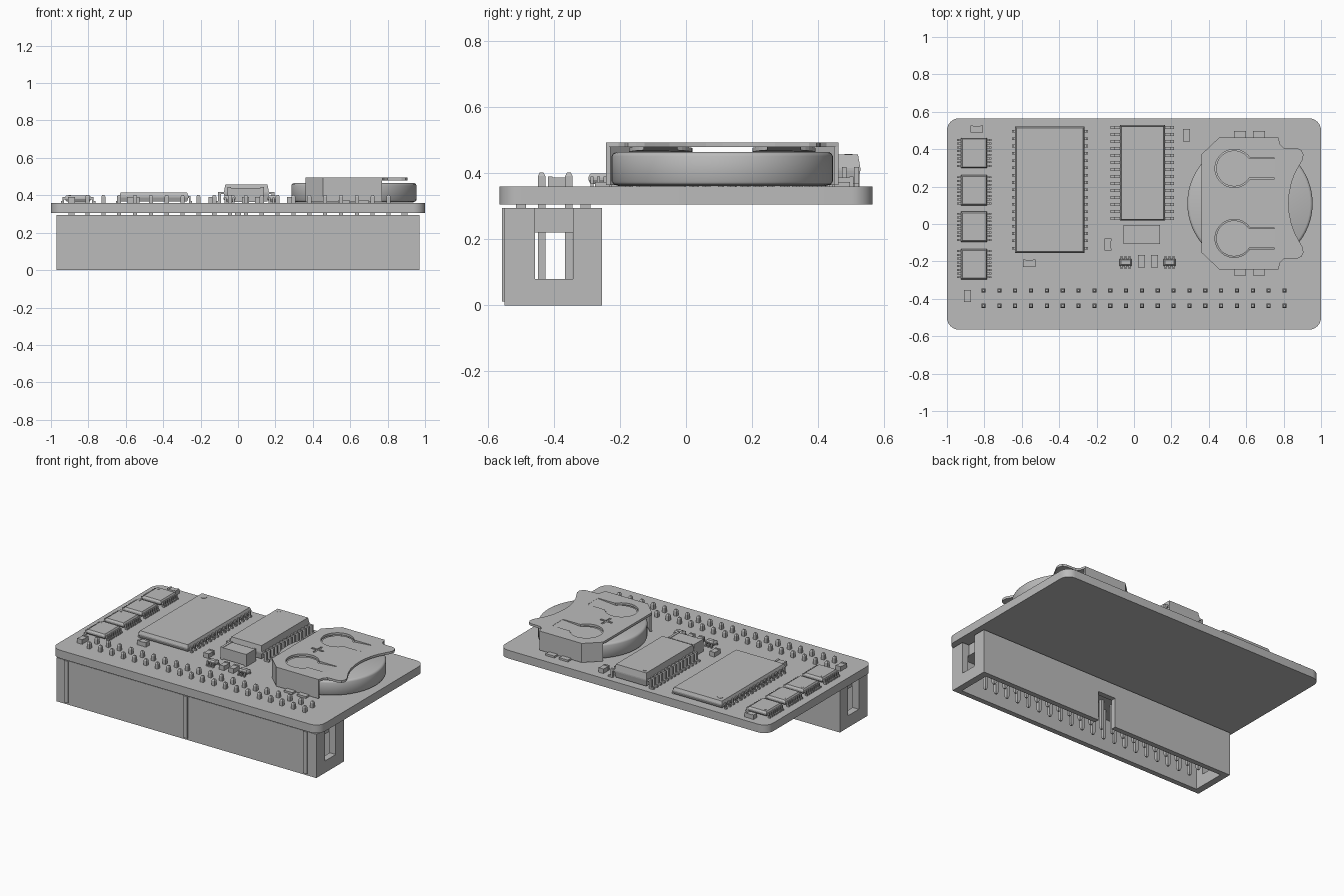
import bpy, bmesh, math
from mathutils import Vector, Matrix

cube = bpy.data.objects.get("Cube")
if cube:
    bpy.data.objects.remove(cube, do_unlink=True)

grey = bpy.data.materials.new("plain grey")
grey.use_nodes = True
grey.diffuse_color = (0.5, 0.5, 0.5, 1)
grey.node_tree.nodes["Principled BSDF"].inputs["Base Color"].default_value = (0.5, 0.5, 0.5, 1)

BOARD_TOP = 0.36


def finish(name, bm):
    bmesh.ops.recalc_face_normals(bm, faces=bm.faces)
    mesh = bpy.data.meshes.new(name)
    bm.to_mesh(mesh)
    bm.free()
    mesh.materials.append(grey)
    ob = bpy.data.objects.new(name, mesh)
    bpy.context.scene.collection.objects.link(ob)
    return ob


def add_loft(bm, rings):
    """Skin a stack of equal-length rings and cap both ends."""
    loops = [[bm.verts.new(p) for p in ring] for ring in rings]
    n = len(loops[0])
    for low, high in zip(loops, loops[1:]):
        for i in range(n):
            j = (i + 1) % n
            bm.faces.new((low[i], low[j], high[j], high[i]))
    bm.faces.new(loops[0][::-1])
    bm.faces.new(loops[-1])


def rect(x0, x1, y0, y1, z, inset=0):
    return [(x0 + inset, y0 + inset, z), (x1 - inset, y0 + inset, z),
            (x1 - inset, y1 - inset, z), (x0 + inset, y1 - inset, z)]


def add_box(bm, x0, x1, y0, y1, z0, z1):
    add_loft(bm, [rect(x0, x1, y0, y1, z0), rect(x0, x1, y0, y1, z1)])


def boxes(name, specs):
    bm = bmesh.new()
    for s in specs:
        add_box(bm, *s)
    return finish(name, bm)


def prism(name, pts, z0, z1):
    bm = bmesh.new()
    add_loft(bm, [[(x, y, z) for x, y in pts] for z in (z0, z1)])
    return finish(name, bm)


def arc(cx, cy, r, a0, a1, n):
    angles = [math.radians(a0 + (a1 - a0) * i / n) for i in range(n + 1)]
    return [(cx + r * math.cos(a), cy + r * math.sin(a)) for a in angles]


def smooth(ob):
    bpy.ops.object.select_all(action='DESELECT')
    bpy.context.view_layer.objects.active = ob
    ob.select_set(True)
    bpy.ops.object.shade_smooth_by_angle(angle=math.radians(35))


def cut(ob, *cutters):
    bpy.context.view_layer.objects.active = ob
    for c in cutters:
        mod = ob.modifiers.new("cut", 'BOOLEAN')
        mod.operation, mod.solver, mod.object = 'DIFFERENCE', 'EXACT', c
        bpy.ops.object.modifier_apply(modifier=mod.name)
        bpy.data.objects.remove(c, do_unlink=True)


def chip(name, cx, cy, w, d, top, count, pitch, reach, lead_w, turned=False):
    """Tapered package with bent leads on two opposite sides."""
    bm = bmesh.new()
    x, y, low = w / 2, d / 2, BOARD_TOP + 0.008
    mid = (low + top) / 2
    t = 0.007
    add_loft(bm, [rect(-x, x, -y, y, z, i) for z, i in
                  ((low, t), (mid - 0.004, 0), (mid + 0.004, 0), (top, t))])
    # pin one marker
    m = min(w, d) * 0.1
    dot = arc(-x + 0.012 + m, y - 0.012 - m, m * 0.5, 0, 330, 11)
    add_loft(bm, [[(px, py, z) for px, py in dot] for z in (top - 0.002, top + 0.002)])
    for side in (-1, 1):
        for i in range(count):
            ly = (i - (count - 1) / 2) * pitch
            for a, b, z0, z1 in ((0, 0.5, mid - 0.006, mid + 0.006),
                                 (0.38, 0.62, BOARD_TOP, mid + 0.006),
                                 (0.5, 1, BOARD_TOP, BOARD_TOP + 0.01)):
                xa, xb = sorted((side * (x - 0.004 + a * reach), side * (x + b * reach)))
                add_box(bm, xa, xb, ly - lead_w / 2, ly + lead_w / 2, z0, z1)
    if turned:
        bmesh.ops.rotate(bm, verts=bm.verts, matrix=Matrix.Rotation(math.pi / 2, 3, 'Z'))
    bmesh.ops.translate(bm, verts=bm.verts, vec=Vector((cx, cy, 0)))
    return finish(name, bm)


# circuit board with rounded corners
outline = []
for sx, sy, a in ((1, 1, 0), (-1, 1, 90), (-1, -1, 180), (1, -1, 270)):
    outline += arc(sx * 0.935, sy * 0.5, 0.065, a, a + 90, 8)
smooth(prism("circuit_board", outline, 0.305, BOARD_TOP))

# socket shroud: open below, keyed at the back, window in each end
shroud = boxes("connector_shroud", [(-0.97, 0.97, -0.55, -0.255, 0, 0.295)])
cut(shroud,
    boxes("cavity", [(-0.925, 0.925, -0.515, -0.29, -0.1, 0.22)]),
    boxes("key_slot", [(-0.065, 0.065, -0.4, -0.2, -0.1, 0.2)]),
    boxes("end_window_a", [(-1.1, -0.92, -0.457, -0.343, 0.08, 0.4)]),
    boxes("end_window_b", [(0.92, 1.1, -0.457, -0.343, 0.08, 0.4)]))
boxes("shroud_ribs", [(x - 0.015, x + 0.015, -0.557, -0.545, 0.012, 0.295)
                      for x in (-0.895, -0.005, 0.89)])
boxes("shroud_standoffs", [(x - 0.015, x + 0.015, y - 0.015, y + 0.015, 0.29, 0.31)
                           for x in (-0.89, 0, 0.89) for y in (-0.5, -0.305)])

# two rows of pins with tapered ends
bm = bmesh.new()
for i in range(20):
    for y in (-0.437, -0.355):
        x = (i - 9.5) * 0.0847
        add_loft(bm, [rect(x - 0.011, x + 0.011, y - 0.011, y + 0.011, z, k) for z, k in
                      ((0.02, 0.005), (0.035, 0), (0.392, 0), (0.402, 0.005))])
finish("header_pins", bm)

# integrated circuits
for i, y in enumerate((0.38, 0.18, -0.015, -0.215)):
    chip("driver_chip_%d" % (i + 1), -0.855, y, 0.14, 0.162, 0.4, 8, 0.02, 0.022, 0.01)
chip("large_chip", -0.45, 0.183, 0.37, 0.675, 0.414, 17, 0.039, 0.018, 0.014)
chip("clock_chip", 0.045, 0.273, 0.24, 0.51, 0.457, 14, 0.0375, 0.05, 0.015)
for i, x in enumerate((-0.045, 0.19)):
    chip("small_chip_%d" % (i + 1), x, -0.205, 0.038, 0.064, 0.398, 3, 0.022, 0.016, 0.011, True)

# crystal with end caps
boxes("crystal", [(-0.052, 0.135, -0.105, -0.008, 0.365, 0.44),
                  (-0.055, -0.038, -0.108, -0.005, BOARD_TOP, 0.443),
                  (0.121, 0.138, -0.108, -0.005, BOARD_TOP, 0.443)])

# small passive components: body with raised terminals
for i, (x, y, along_x) in enumerate(((0.04, -0.2, 0), (0.11, -0.2, 0), (-0.14, -0.11, 0),
                                     (0.28, 0.475, 0), (-0.56, -0.21, 1),
                                     (-0.84, 0.507, 1), (-0.89, -0.385, 0))):
    parts = []
    for a, b, e, z in ((-0.022, 0.022, 0.018, 0.388), (-0.033, -0.02, 0.019, 0.391),
                       (0.02, 0.033, 0.019, 0.391)):
        parts.append((x + a, x + b, y - e, y + e, BOARD_TOP, z) if along_x
                     else (x - e, x + e, y + a, y + b, BOARD_TOP, z))
    boxes("resistor_%d" % (i + 1), parts)

# coin cell
CX, CY = 0.62, 0.11
bm = bmesh.new()
add_loft(bm, [[(x, y, z) for x, y in arc(CX, CY, r, 0, 354.375, 63)] for r, z in
              ((0.315, 0.362), (0.329, 0.367), (0.335, 0.376), (0.335, 0.452),
               (0.331, 0.46), (0.322, 0.465))])
smooth(finish("coin_cell", bm))

# clip plate: half outline mirrored about the cell's centre line
half = [(0.827, 0), (0.83, 0.05), (0.842, 0.11), (0.86, 0.16), (0.885, 0.205), (0.902, 0.235),
        (0.906, 0.262), (0.895, 0.285), (0.875, 0.294), (0.8, 0.297), (0.782, 0.315),
        (0.772, 0.352), (0.455, 0.352), (0.36, 0.262)]
plate_pts = [(x, CY + y) for x, y in half] + [(x, CY - y) for x, y in half[:0:-1]]
plate = prism("clip_plate", plate_pts, 0.479, 0.494)


def keyhole(cy, r, w, x1):
    a = math.degrees(math.asin(w / r))
    return arc(0.535, cy, r, a, 360 - a, 30) + [(x1, cy - w), (x1, cy + w)]


for side in (-1, 1):
    cy = CY + side * 0.187
    cut(plate, prism("tongue_gap", keyhole(cy, 0.102, 0.056, 0.75), 0.4, 0.6))
    # spring tongue pressed down towards the cell
    tongue = prism("clip_tongue_" + ("front" if side < 0 else "back"),
                   keyhole(cy, 0.096, 0.052, 0.752), 0.481, 0.493)
    for v in tongue.data.vertices:
        v.co.z -= 0.016 * min(1, (0.752 - v.co.x) / 0.2)
# engraved plus sign
cut(plate, boxes("plus_a", [(0.473, 0.563, CY - 0.007, CY + 0.007, 0.488, 0.6)]),
    boxes("plus_b", [(0.511, 0.525, CY - 0.045, CY + 0.045, 0.488, 0.6)]))

# clip walls and solder feet
for side in (-1, 1):
    label = "front" if side < 0 else "back"
    path = [(0.77, 0.352), (0.455, 0.352), (0.36, 0.262),
            (0.37, 0.252), (0.461, 0.338), (0.77, 0.338)]
    prism("clip_wall_" + label, [(x, CY + side * y) for x, y in path], 0.365, 0.486)
    y0, y1 = sorted((CY + side * 0.34, CY + side * 0.386))
    boxes("clip_feet_" + label, [(x, x + 0.065, y0, y1, BOARD_TOP, 0.373) for x in (0.535, 0.635)])
